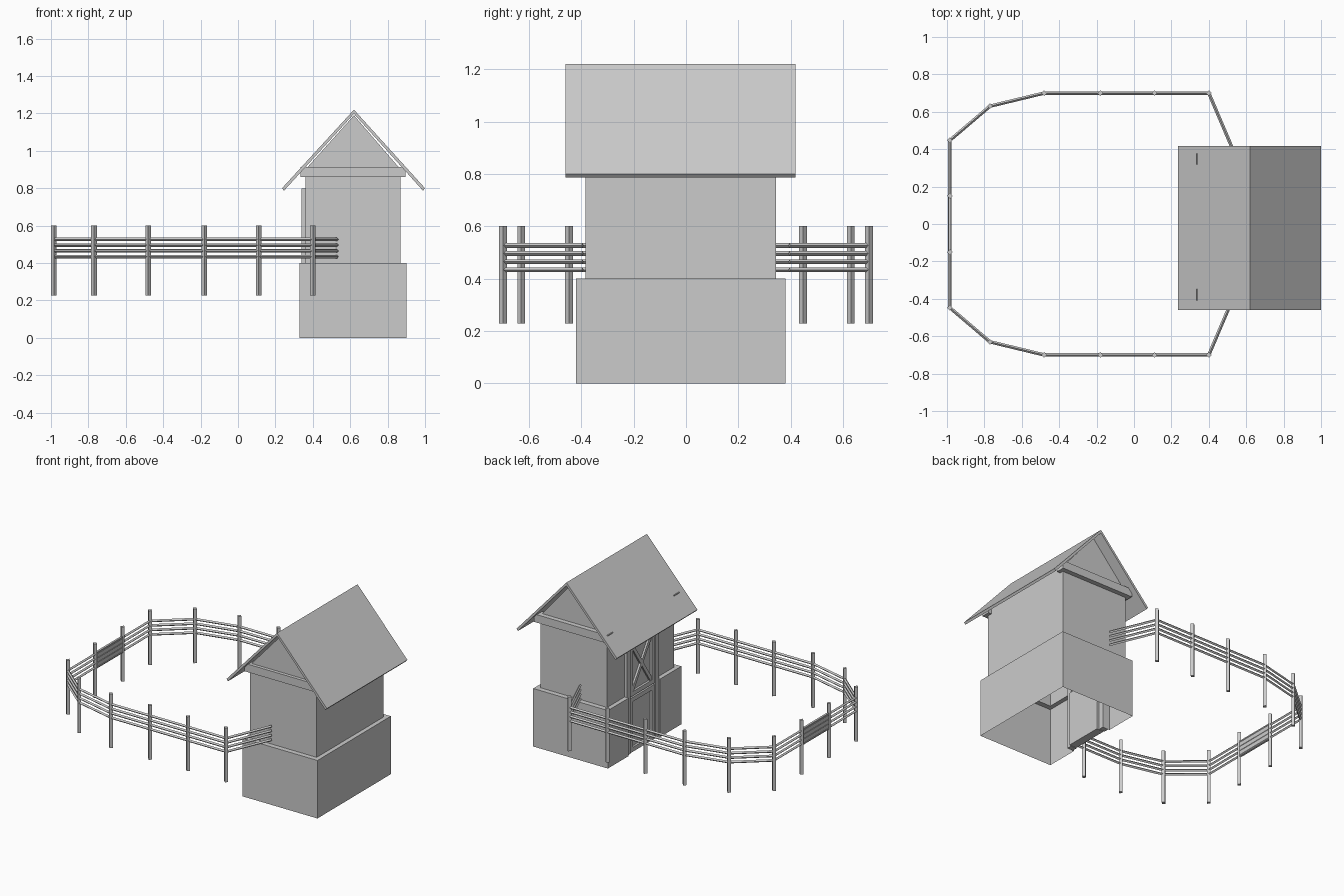
import bpy, math
from mathutils import Vector

if "Cube" in bpy.data.objects:
    bpy.data.objects.remove(bpy.data.objects["Cube"])


def mesh_obj(name, verts, faces):
    me = bpy.data.meshes.new(name)
    me.from_pydata(verts, [], faces)
    ob = bpy.data.objects.new(name, me)
    bpy.context.collection.objects.link(ob)
    return ob


def quads(name, polys):
    verts, faces = [], []
    for p in polys:
        faces.append(range(len(verts), len(verts) + len(p)))
        verts += p
    return mesh_obj(name, verts, [tuple(f) for f in faces])


def box(name, x0, x1, y0, y1, z0, z1):
    bpy.ops.mesh.primitive_cube_add(size=1, location=((x0+x1)/2, (y0+y1)/2, (z0+z1)/2))
    ob = bpy.context.object
    ob.name = name
    ob.scale = (x1-x0, y1-y0, z1-z0)
    return ob


def bar(name, a, b, w, up=(0, 0, 1)):
    # square bar standing on its edge, running from a to b
    a, b = Vector(a), Vector(b)
    d = (b - a).normalized()
    s = d.cross(Vector(up)).normalized()
    t = s.cross(d)
    ring = [s * w, t * w, -s * w, -t * w]
    verts = [a + r for r in ring] + [b + r for r in ring]
    faces = [(i, (i+1) % 4, 4 + (i+1) % 4, 4 + i) for i in range(4)]
    return mesh_obj(name, verts, faces + [(3, 2, 1, 0), (4, 5, 6, 7)])


def wall_x(x, y0, y1, z0, z1):
    return [(x, y0, z0), (x, y1, z0), (x, y1, z1), (x, y0, z1)]


def wall_y(y, x0, x1, z0, z1):
    return [(x0, y, z0), (x1, y, z0), (x1, y, z1), (x0, y, z1)]


def flat(z, x0, x1, y0, y1):
    return [(x0, y0, z), (x1, y0, z), (x1, y1, z), (x0, y1, z)]


# main dimensions: base, upper walls, door opening
BX0, BX1, BY0, BY1, BH = 0.33, 0.90, -0.42, 0.38, 0.40
UX0, UX1, UY0, UY1, UH = 0.36, 0.87, -0.385, 0.345, 0.90
DY0, DY1, DH = -0.19, 0.155, 0.80
RX = 0.62

# hollow base with open bottom, ledge on top and a doorway on the left side
quads("stone_base", [
    wall_y(BY0, BX0, BX1, 0, BH), wall_y(BY1, BX0, BX1, 0, BH), wall_x(BX1, BY0, BY1, 0, BH),
    wall_x(BX0, BY0, DY0, 0, BH), wall_x(BX0, DY1, BY1, 0, BH),
    wall_y(DY0, BX0, UX0, 0, BH), wall_y(DY1, BX0, UX0, 0, BH),
    flat(BH, BX0, BX1, BY0, UY0), flat(BH, BX0, BX1, UY1, BY1), flat(BH, UX1, BX1, UY0, UY1),
    flat(BH, BX0, UX0, UY0, DY0), flat(BH, BX0, UX0, DY1, UY1)])

# upper walls with gables
gable = [(UX0, BH), (UX1, BH), (UX1, UH), (RX, 1.19), (UX0, UH)]
quads("upper_walls", [
    [(x, UY0, z) for x, z in gable], [(x, UY1, z) for x, z in gable],
    wall_x(UX1, UY0, UY1, BH, UH), wall_x(UX0, UY0, DY0, BH, UH),
    wall_x(UX0, DY1, UY1, BH, UH), wall_x(UX0, DY0, DY1, DH, UH)])

# thin gabled roof
prof = [(0.235, 0.80), (RX, 1.22), (1.0, 0.80), (0.989, 0.787), (RX, 1.198), (0.246, 0.787)]
RY0, RY1 = -0.46, 0.418
rv = [(x, RY0, z) for x, z in prof] + [(x, RY1, z) for x, z in prof]
rf = [(i, (i+1) % 6, 6 + (i+1) % 6, 6 + i) for i in range(6)]
rf += [(0, 1, 4, 5), (1, 2, 3, 4), (6, 7, 10, 11), (7, 8, 9, 10)]
mesh_obj("roof", rv, rf)

# tie beams below the gables
for y, tag in ((-0.378, "front"), (0.348, "back")):
    box("gable_beam_" + tag, 0.335, 0.895, y - 0.03, y + 0.03, 0.86, 0.915)

# door frame
for y0, tag in ((DY0, "right"), (DY1 - 0.035, "left")):
    box("door_post_" + tag, 0.34, 0.385, y0, y0 + 0.035, 0, DH)
box("door_lintel", 0.34, 0.385, DY0, DY1, DH - 0.035, DH)

# half doors with raised rims
IY0, IY1 = DY0 + 0.04, DY1 - 0.04
for tag, z0, z1, xin in (("lower", 0.0, 0.375, 0.40), ("upper", 0.385, 0.76, 0.385)):
    box(tag + "_door", 0.36, xin, IY0, IY1, z0, z1)
    for k, (z, zz) in enumerate(((z0, z0 + 0.03), (z1 - 0.03, z1))):
        box(f"{tag}_door_rail_{k}", 0.345, 0.36, IY0, IY1, z, zz)
    for k, y in enumerate((IY0, IY1 - 0.03)):
        box(f"{tag}_door_stile_{k}", 0.345, 0.36, y, y + 0.03, z0 + 0.03, z1 - 0.03)

# cross brace on the upper door
ym, zm, hy, hz = (IY0 + IY1) / 2, 0.5725, 0.105, 0.158
for s in (-1, 1):
    b = box("door_brace", 0.347, 0.36, ym - 0.012, ym + 0.012,
            zm - math.hypot(hy, hz), zm + math.hypot(hy, hz))
    b.rotation_euler.x = s * math.atan2(hy, hz)

# fence posts around the yard
half = [(-0.985, 0.15), (-0.985, 0.447), (-0.77, 0.63), (-0.48, 0.70),
        (-0.18, 0.70), (0.11, 0.70), (0.40, 0.70), (0.53, 0.395)]
path = [(x, -y) for x, y in reversed(half)] + half
for x, y in path[1:-1]:
    bar("fence_post", (x, y, 0.228), (x, y, 0.602), 0.015, (1, 0, 0))

# four fence rails along the path
for p, q in zip(path, path[1:]):
    for z in (0.434, 0.465, 0.496, 0.527):
        bar("fence_rail", (*p, z), (*q, z), 0.009)

# solid panel in the end section of the fence
box("fence_panel", -0.992, -0.978, -0.145, 0.145, 0.425, 0.537)
